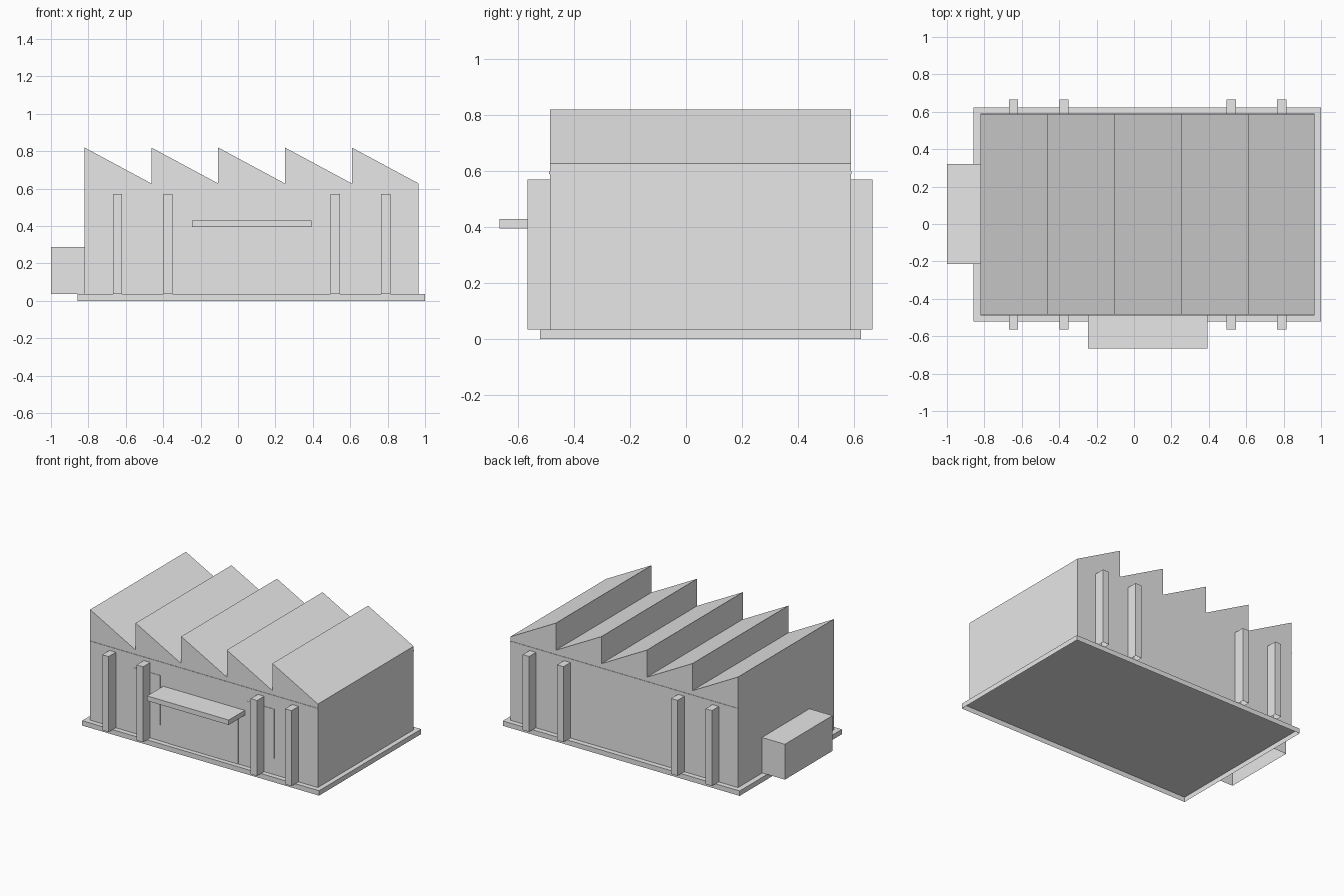
import bpy
import bmesh

if "Cube" in bpy.data.objects:
    bpy.data.objects.remove(bpy.data.objects["Cube"])

# One flat grey for the whole building
grey = bpy.data.materials.new("light grey")
grey.diffuse_color = (0.8, 0.8, 0.8, 1)
grey.use_nodes = True
grey.node_tree.nodes["Principled BSDF"].inputs["Base Color"].default_value = grey.diffuse_color


def finish(name, bm):
    """Open the underside, as every part is a shell standing on another."""
    bmesh.ops.recalc_face_normals(bm, faces=bm.faces)
    under = [f for f in bm.faces if f.normal.z < -0.9]
    bmesh.ops.delete(bm, geom=under, context='FACES')
    mesh = bpy.data.meshes.new(name)
    bm.to_mesh(mesh)
    bm.free()
    mesh.materials.append(grey)
    obj = bpy.data.objects.new(name, mesh)
    bpy.context.collection.objects.link(obj)
    return obj


def box(name, x, y, z):
    """Box from (min, max) ranges."""
    bm = bmesh.new()
    bmesh.ops.create_cube(bm, size=1)
    for v in bm.verts:
        v.co = [r[0] if c < 0 else r[1] for c, r in zip(v.co, (x, y, z))]
    return finish(name, bm)


X0, X1 = -0.82, 0.966      # wall extents
Y0, Y1 = -0.485, 0.588
BASE, EAVE, VALLEY, PEAK = 0.035, 0.597, 0.627, 0.819
MID = (X0 + X1) / 2        # facade centre line

# Foundation slab
box("foundation", (-0.858, 1.0), (-0.52, 0.624), (0, BASE))

# Hall with sawtooth roof: one extruded profile
TEETH = 5
step = (X1 - X0) / TEETH
profile = [(X1, BASE), (X0, BASE)]
for i in range(TEETH):
    profile += [(X0 + i * step, PEAK), (X0 + (i + 1) * step, VALLEY)]
bm = bmesh.new()
face = bm.faces.new([bm.verts.new((x, Y0, z)) for x, z in profile])
ext = bmesh.ops.extrude_face_region(bm, geom=[face])
for v in ext["geom"]:
    if isinstance(v, bmesh.types.BMVert):
        v.co.y = Y1
finish("sawtooth_hall", bm)

# Thin eave strips along front and back
box("front_eave_strip", (X0, X1), (Y0 - 0.003, Y0), (EAVE - 0.008, EAVE))
box("back_eave_strip", (X0, X1), (Y1, Y1 + 0.003), (EAVE - 0.008, EAVE))

# Buttresses on front and back, mirrored about the facade centre
for i, off in enumerate((-0.717, -0.447, 0.447, 0.717)):
    xr = (MID + off - 0.025, MID + off + 0.025)
    box(f"front_buttress_{i + 1}", xr, (-0.565, Y0), (BASE, 0.570))
    box(f"back_buttress_{i + 1}", xr, (Y1, 0.665), (BASE, 0.570))

# Windows behind the inner buttresses, and loading door
for side, off in (("left", -0.447), ("right", 0.447)):
    box(f"{side}_window", (MID + off - 0.105, MID + off + 0.105),
        (Y0 - 0.003, Y0), (0.15, 0.50))
box("loading_door", (MID - 0.27, MID + 0.27), (Y0 - 0.003, Y0), (BASE, 0.395))

# Canopy over the door
box("canopy", (MID - 0.32, MID + 0.32), (-0.665, Y0), (0.394, 0.429))

# Side annex
box("side_annex", (-1.0, X0), (-0.213, 0.32), (0.037, 0.288))
